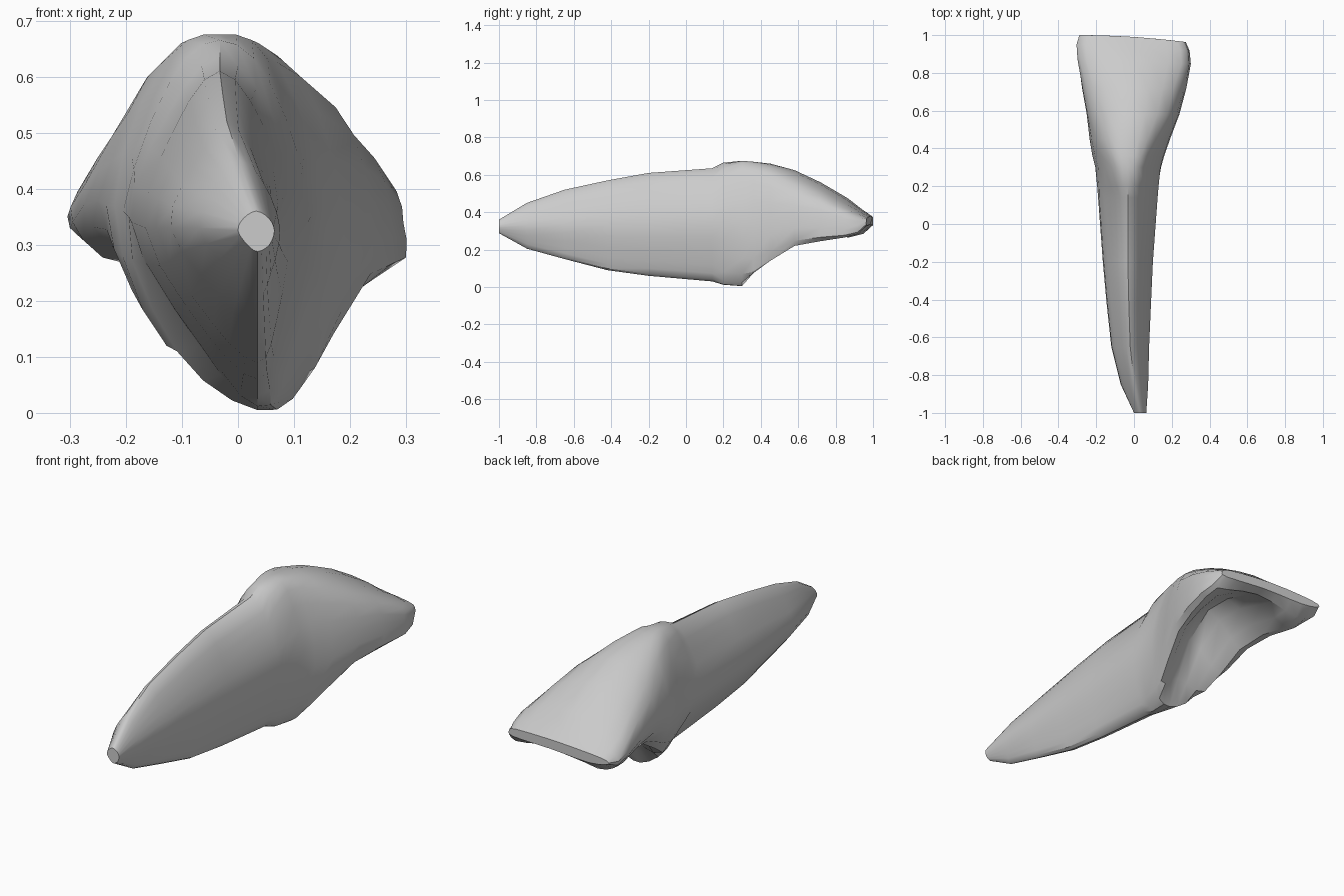
import bpy, bmesh, math
from mathutils import Vector

cube = bpy.data.objects.get("Cube")
if cube:
    bpy.data.objects.remove(cube)

gray = bpy.data.materials.new("neutral gray")
gray.use_nodes = True
gray.diffuse_color = (0.6, 0.6, 0.6, 1)
gray.node_tree.nodes["Principled BSDF"].inputs["Base Color"].default_value = (0.6, 0.6, 0.6, 1)

# Stations: y, right x, left x, then heights of top, shoulder, side, ridge, underside,
# then shoulder and ridge spread as a fraction of the width
ROOT = [
    (-1, 0, .065, .36, .347, .325, .3, .288, .7, .7),
    (-.85, -.07, .075, .45, .41, .33, .25, .205, .6, .6),
    (-.65, -.12, .08, .52, .44, .33, .21, .15, .6, .6),
    (-.42, -.145, .09, .57, .48, .33, .16, .09, .6, .6),
    (-.2, -.165, .1, .61, .51, .33, .14, .06, .6, .6),
    (.14, -.19, .125, .635, .53, .34, .12, .03, .6, .6),
]
CROWN = [
    (.2, -.195, .13, .665, .59, .35, .08, .012, .55, .6),
    (.3, -.205, .14, .675, .63, .36, .07, .005, .5, .8),
    (.36, -.22, .155, .67, .625, .37, .08, .13, .55, .85),
    (.45, -.235, .185, .66, .6, .37, .14, .3, .65, .9),
    (.58, -.25, .235, .625, .545, .38, .22, .4, .75, .9),
    (.72, -.275, .27, .56, .49, .37, .245, .4, .78, .92),
    (.87, -.295, .295, .475, .42, .34, .265, .36, .85, .92),
    (.95, -.3, .29, .415, .39, .33, .285, .325, .85, .9),
    (1, -.285, .27, .38, .37, .35, .33, .335, .85, .9),
]
BASE_X = .035
STEPS = 3


def spline(points):
    """Closed smooth curve through the points."""
    out, n = [], len(points)
    for i in range(n):
        a, b, c, d = (points[(i + k) % n] for k in (-1, 0, 1, 2))
        for s in range(STEPS):
            t = s / STEPS
            out.append(b + ((c - a) * t + (2 * a - 5 * b + 4 * c - d) * t ** 2
                            + (3 * b - a - 3 * c + d) * t ** 3) / 2)
    return out


def section(station):
    y, lo, hi, top, shoulder, side, ridge, under, ws, wr = station
    mid = (lo + hi) / 2
    half = (hi - lo) / 2
    lift = .04 if .15 < y < .8 else 0
    ring = [(mid, top), (mid - ws * half, shoulder), (lo, side),
            (BASE_X - .75 * wr * (BASE_X - lo), ridge + lift), (BASE_X, under),
            (BASE_X + wr * (hi - BASE_X), ridge), (hi, side), (mid + ws * half, shoulder)]
    # The biting edge slants back towards the left
    slant = .04 * max(0, y - .7) / .3
    return [Vector((p.x, y - slant * ((p.x + .3) / .6) ** 2, p.y))
            for p in spline([Vector(q) for q in ring])]


# Tooth: root and crown skinned as one closed body
bm = bmesh.new()
rings = [[bm.verts.new(p) for p in section(s)] for s in ROOT + CROWN]
for r, q in zip(rings, rings[1:]):
    for i in range(len(r)):
        j = (i + 1) % len(r)
        bm.faces.new((r[i], r[j], q[j], q[i]))
bm.faces.new(rings[0])
bm.faces.new(rings[-1])
bmesh.ops.recalc_face_normals(bm, faces=bm.faces)
mesh = bpy.data.meshes.new("tooth")
bm.to_mesh(mesh)
bm.free()
mesh.materials.append(gray)
tooth = bpy.data.objects.new("tooth", mesh)
bpy.context.collection.objects.link(tooth)
bpy.context.view_layer.objects.active = tooth
tooth.select_set(True)
bpy.ops.object.shade_smooth_by_angle(angle=math.radians(35))
